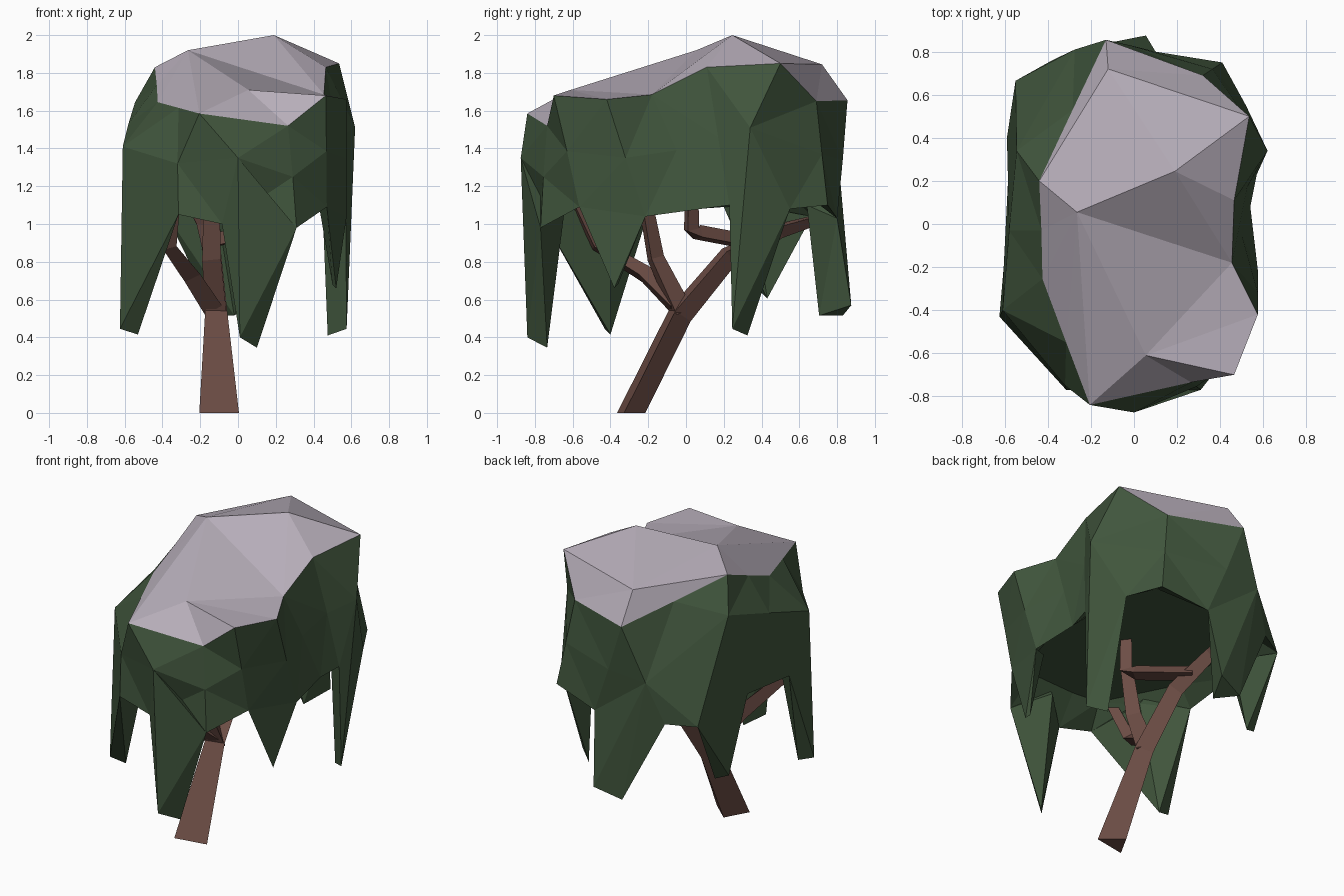
import bpy, bmesh
from mathutils import Vector as V

if "Cube" in bpy.data.objects:
    bpy.data.objects.remove(bpy.data.objects["Cube"])


def material(name, rgb):
    m = bpy.data.materials.new(name)
    m.diffuse_color = (*rgb, 1)
    m.use_nodes = True
    m.node_tree.nodes["Principled BSDF"].inputs["Base Color"].default_value = m.diffuse_color
    return m


SNOW = material("pale mauve snow", (0.47, 0.42, 0.485))
GREEN = material("dark leaf green", (0.052, 0.092, 0.046))
BARK = material("brown bark", (0.152, 0.075, 0.060))


def finish(bm, name, mat):
    bmesh.ops.recalc_face_normals(bm, faces=bm.faces[:])
    me = bpy.data.meshes.new(name)
    bm.to_mesh(me)
    bm.free()
    me.materials.append(mat)
    ob = bpy.data.objects.new(name, me)
    bpy.context.collection.objects.link(ob)
    return ob


# Three cross-section rings of the crown, 14 points each, running anticlockwise from the front
RIM = [(-.205, -.84, 1.585), (.265, -.735, 1.52), (.465, -.70, 1.68), (.575, -.42, 1.66),
       (.455, -.18, 1.685), (.465, .11, 1.83), (.535, .50, 1.85), (.32, .69, 1.65),
       (-.13, .855, 1.655), (-.285, .53, 1.74), (-.44, .20, 1.83), (-.43, -.03, 1.735),
       (-.425, -.255, 1.645), (-.315, -.55, 1.615)]
MID = [(0, -.875, 1.35), (.29, -.755, 1.25), (.468, -.63, 1.385), (.575, -.32, 1.35),
       (.50, -.05, 1.39), (.525, .17, 1.46), (.62, .34, 1.51), (.365, .72, 1.37),
       (-.02, .83, 1.34), (-.275, .81, 1.31), (-.545, .34, 1.645), (-.58, -.03, 1.53),
       (-.61, -.40, 1.41), (-.32, -.75, 1.32)]
LOW = [(-.085, -.79, 1.0), (.31, -.77, .98), (.47, -.565, 1.09), (.575, -.215, 1.04),
       (.54, .08, 1.08), (.57, .23, 1.10), (.52, .55, 1.08), (.41, .75, 1.10),
       (.10, .80, 1.03), (-.38, .76, 1.05), (-.55, .665, 1.04), (-.585, .20, 1.09),
       (-.605, -.20, 1.06), (-.315, -.77, 1.05)]
N = len(RIM)

# Leafy crown: loft between the rings, with a shallow hollow underneath
INNER = [(x * .82, y * .82, 1.17) for x, y, z in LOW]
bm = bmesh.new()
rings = [[bm.verts.new(p) for p in r] for r in (RIM, MID, LOW, INNER)]
for a, b in zip(rings, rings[1:]):
    for i in range(N):
        j = (i + 1) % N
        bm.faces.new((a[i], a[j], b[j], b[i]))
hub = bm.verts.new((0, 0, 1.17))
for i in range(N):
    bm.faces.new((rings[3][i], rings[3][(i + 1) % N], hub))
bmesh.ops.triangulate(bm, faces=bm.faces[:])
finish(bm, "leaf_crown", GREEN)

# Snow cap: every rim edge is fanned to one of four peaks
PEAKS = {"J": (.055, -.61, 1.71), "E": (.19, .245, 2.0),
         "B": (-.12, .72, 1.845), "F": (-.265, .055, 1.92)}
bm = bmesh.new()
rim = [bm.verts.new(p) for p in RIM]
peak = {k: bm.verts.new(p) for k, p in PEAKS.items()}
prev = "F"
for i, steps in enumerate(["J", "J", "J", "J", "FE", "E", "B", "B", "B", "B", "F", "F", "F", "F"]):
    for s in steps:
        if s != prev:
            bm.faces.new((rim[i], peak[s], peak[prev]))
        prev = s
    bm.faces.new((rim[i], rim[(i + 1) % N], peak[prev]))
bm.faces.new((peak["B"], peak["E"], peak["F"]))
finish(bm, "snow_cap", SNOW)


# Hanging leaf tufts: hull of a stretch of the lower ring, an inner root and the tips
def tuft(name, a, b, tips, crest=None):
    pa, pb = V(LOW[a]), V(LOW[b])
    root = (pa + pb) / 2 * 0.82
    root.z = 1.10
    pts = [pa, pb, root] + [V(t) for t in tips]
    if crest is not None:
        pts.append(V(MID[crest]))
    bm = bmesh.new()
    vs = [bm.verts.new(p) for p in pts]
    res = bmesh.ops.convex_hull(bm, input=vs)
    junk = [v for v in set(res["geom_interior"]) if isinstance(v, bmesh.types.BMVert)]
    bmesh.ops.delete(bm, geom=junk, context='VERTS')
    finish(bm, name, GREEN)


tuft("front_tuft", 0, 1, [(.01, -.84, .40), (.10, -.735, .345), (.20, -.76, .78)], 0)
tuft("front_right_tuft", 2, 3, [(.52, -.38, .66), (.50, -.36, .68)])
tuft("right_tuft", 5, 6, [(.575, .245, .445), (.475, .325, .41)], 6)
tuft("back_tuft", 8, 9, [(.055, .875, .57), (-.12, .83, .515), (-.02, .705, .515)], 9)
tuft("back_left_tuft", 10, 11, [(-.59, .40, .635), (-.51, .43, .605)])
tuft("front_left_tuft", 12, 13, [(-.625, -.43, .445), (-.53, -.40, .415)], 12)


# Trunk and branches: tapered three-sided limbs, each point is (x, y, z, half width, half depth)
def limb(name, path):
    bm = bmesh.new()
    pts = [V(p[:3]) for p in path]
    loops = []
    for i, p in enumerate(pts):
        t = (pts[min(i + 1, len(pts) - 1)] - pts[max(i - 1, 0)]).normalized()
        if p.z < 0.01:
            t = V((0, 0, 1))
        side = V((1, 0, 0))
        side = (side - t * side.dot(t)).normalized()
        up = t.cross(side)
        w, d = path[i][3:]
        loops.append([bm.verts.new(p + side * w * sx + up * d * sy)
                      for sx, sy in ((-1, -1), (1, -.5), (-.2, 1))])
    for a, b in zip(loops, loops[1:]):
        for k in range(3):
            m = (k + 1) % 3
            bm.faces.new((a[k], a[m], b[m], b[k]))
    bm.faces.new(loops[0])
    bm.faces.new(loops[-1])
    finish(bm, name, BARK)


limb("trunk", [(-.10, -.29, 0, .105, .075), (-.115, -.03, .52, .058, .065),
               (-.14, .23, .83, .05, .055), (-.18, .50, .965, .04, .04),
               (-.20, .68, 1.02, .04, .035), (-.20, .69, 1.2, .03, .03)])
limb("front_branch", [(-.115, -.02, .53, .055, .06), (-.14, -.16, .82, .05, .045),
                      (-.14, -.23, 1.2, .04, .035)])
limb("front_left_branch", [(-.13, -.05, .57, .05, .05), (-.24, -.22, .74, .045, .045),
                           (-.36, -.47, .89, .035, .035), (-.33, -.62, 1.2, .03, .03)])
limb("right_branch", [(-.16, .36, .90, .04, .04), (.05, .07, .955, .04, .04),
                      (.08, .03, .97, .04, .04), (.08, .03, 1.2, .035, .035)])
